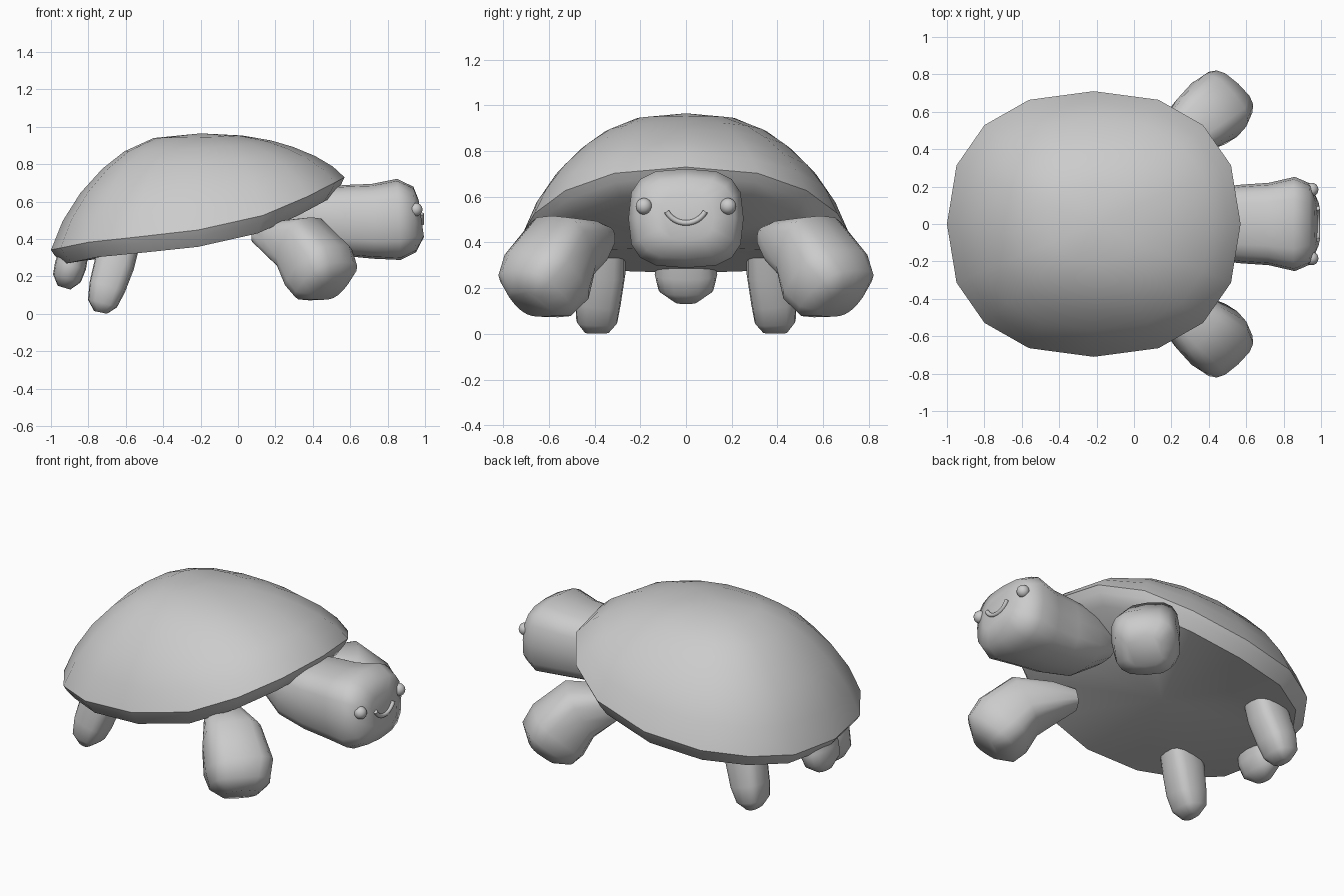
import bpy, bmesh, math
from mathutils import Vector

if "Cube" in bpy.data.objects:
    bpy.data.objects.remove(bpy.data.objects["Cube"])

grey = bpy.data.materials.new("plain_grey")
grey.diffuse_color = (0.6, 0.6, 0.6, 1)
grey.use_nodes = True
grey.node_tree.nodes["Principled BSDF"].inputs["Base Color"].default_value = grey.diffuse_color
N = 16


def finish(bm, name, angle):
    bmesh.ops.recalc_face_normals(bm, faces=bm.faces)
    me = bpy.data.meshes.new(name)
    bm.to_mesh(me)
    bm.free()
    me.materials.append(grey)
    ob = bpy.data.objects.new(name, me)
    bpy.context.collection.objects.link(ob)
    bpy.ops.object.select_all(action='DESELECT')
    ob.select_set(True)
    bpy.context.view_layer.objects.active = ob
    bpy.ops.object.shade_smooth_by_angle(angle=math.radians(angle))
    return ob


def rounded(i, p):
    """Point on a unit superellipse."""
    a = 2 * math.pi * i / N
    c, s = math.cos(a), math.sin(a)
    return (math.copysign(abs(c) ** (2 / p), c), math.copysign(abs(s) ** (2 / p), s))


def skin(bm, rings):
    """Bridge rings of points; a ring of one point is a pole."""
    vs = [[bm.verts.new(p) for p in r] for r in rings]
    for a, b in zip(vs, vs[1:]):
        for i in range(N):
            j = (i + 1) % N
            if len(a) == 1:
                bm.faces.new((a[0], b[i], b[j]))
            elif len(b) == 1:
                bm.faces.new((a[i], a[j], b[0]))
            else:
                bm.faces.new((a[i], a[j], b[j], b[i]))
    for r in (vs[0], vs[-1]):
        if len(r) > 1:
            bm.faces.new(r)


def limb(name, path, ref, side=1, p=3.0):
    """Boxy rounded limb; path rows are x, y, z, half width, half depth."""
    pts = [Vector((x, y * side, z)) for x, y, z, _, _ in path]
    rings = []
    for k, c in enumerate(pts):
        t = (pts[min(k + 1, len(pts) - 1)] - pts[max(k - 1, 0)]).normalized()
        lat = Vector(ref).cross(t).normalized()
        up = t.cross(lat)
        w, d = path[k][3:]
        rings.append([c + lat * (u * w) + up * (v * d)
                      for u, v in (rounded(i, p) for i in range(N))])
    bm = bmesh.new()
    skin(bm, rings)
    return finish(bm, name, 65)


# Shell: tilted dome with a curved rim, bevelled edge and belly
RIM = [(-1.01, 0.34), (-0.79, 0.385), (-0.5, 0.415), (-0.2, 0.45),
       (0.15, 0.53), (0.4, 0.64), (0.58, 0.735)]


def rim_z(x):
    for (x0, z0), (x1, z1) in zip(RIM, RIM[1:]):
        if x <= x1:
            break
    return z0 + (z1 - z0) * (x - x0) / (x1 - x0)


def shell_ring(s, height=0.0, drop=0.0):
    ring = []
    for i in range(N):
        u, v = rounded(i, 2.35)
        x, y = -0.215 + 0.785 * u, 0.71 * v
        z = rim_z(x)
        z += (0.962 - z) * height - drop * (1 + 0.15 * u)
        ring.append((-0.215 + 0.785 * u * s, y * s, z))
    return ring


rings = [[(-0.2, 0, 0.965)]]
for s, h in ((0.3, 0.965), (0.5, 0.85), (0.65, 0.70), (0.8, 0.49), (0.92, 0.25)):
    rings.append(shell_ring(s, h))
rings += [shell_ring(1.0), shell_ring(0.975, drop=0.035),
          shell_ring(0.92, drop=0.09), [(-0.2, 0, 0.38)]]
bm = bmesh.new()
skin(bm, rings)
finish(bm, "shell", 42)

# Head and neck
limb("head", [(0.25, 0, 0.55, 0.13, 0.10), (0.40, 0, 0.515, 0.19, 0.165),
              (0.57, 0, 0.50, 0.21, 0.19), (0.72, 0, 0.495, 0.22, 0.2),
              (0.86, 0, 0.505, 0.252, 0.217), (0.945, 0, 0.505, 0.215, 0.175),
              (0.98, 0, 0.51, 0.12, 0.10)], (0, 0, 1))

# Legs and eyes, one per side
for side, tag in ((1, "left"), (-1, "right")):
    limb("front_leg_" + tag,
         [(0.11, 0.37, 0.425, 0.07, 0.05), (0.21, 0.43, 0.40, 0.12, 0.10),
          (0.335, 0.54, 0.375, 0.165, 0.16), (0.43, 0.61, 0.25, 0.188, 0.182),
          (0.47, 0.655, 0.175, 0.168, 0.165), (0.495, 0.68, 0.13, 0.10, 0.09)],
         (0, 0, 1), side)
    limb("hind_leg_" + tag,
         [(-0.61, 0.355, 0.44, 0.09, 0.10), (-0.66, 0.365, 0.27, 0.10, 0.108),
          (-0.70, 0.385, 0.14, 0.10, 0.098), (-0.725, 0.39, 0.055, 0.09, 0.08),
          (-0.735, 0.39, 0.008, 0.055, 0.035)], (1, 0, 0), side)
    bm = bmesh.new()
    bmesh.ops.create_uvsphere(bm, u_segments=20, v_segments=12, radius=0.036)
    bmesh.ops.translate(bm, verts=bm.verts, vec=(0.95, 0.184 * side, 0.558))
    finish(bm, "eye_" + tag, 50)

# Tail
limb("tail", [(-0.86, 0, 0.38, 0.12, 0.07), (-0.895, 0, 0.26, 0.137, 0.085),
              (-0.915, 0, 0.19, 0.12, 0.077), (-0.93, 0, 0.14, 0.05, 0.035)],
     (1, 0, 0), p=2.3)

# Smile: a thin tube bent in an arc
bm = bmesh.new()
arc = []
for k in range(13):
    a = math.radians(-150 + 120 * k / 12)
    centre = Vector((0.983, 0.098 * math.cos(a), 0.585 + 0.1 * math.sin(a)))
    out = Vector((0, math.cos(a), math.sin(a)))
    arc.append([centre + 0.012 * (out * u + Vector((1, 0, 0)) * v)
                for u, v in (rounded(i, 2) for i in range(N))])
skin(bm, arc)
finish(bm, "smile", 50)
